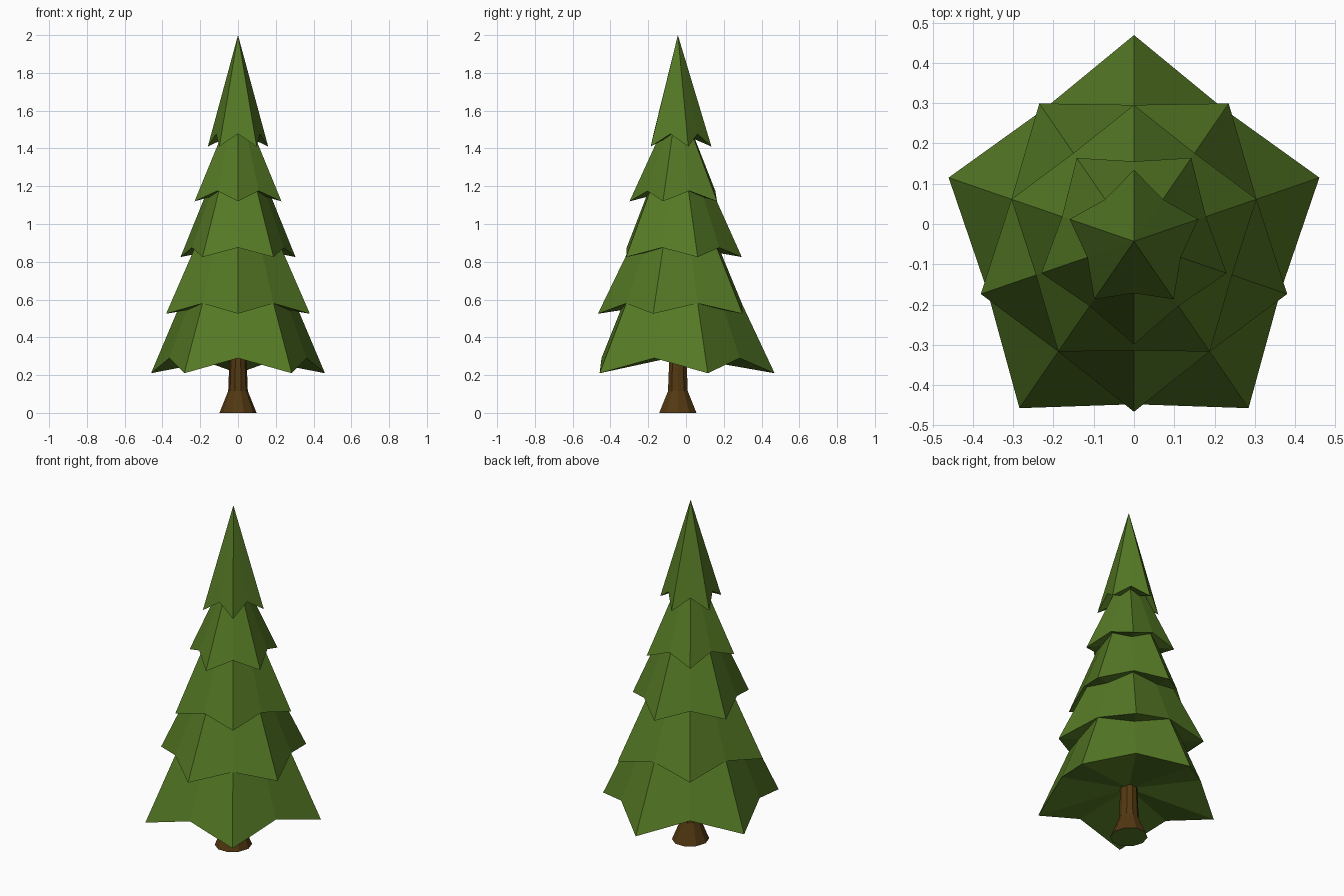
import bpy, bmesh, math

if "Cube" in bpy.data.objects:
    bpy.data.objects.remove(bpy.data.objects["Cube"])

CY = -0.043      # tree axis
SY = 1.058       # slight stretch front to back


def material(name, rgb):
    m = bpy.data.materials.new(name)
    m.diffuse_color = (*rgb, 1)
    m.use_nodes = True
    m.node_tree.nodes["Principled BSDF"].inputs["Base Color"].default_value = m.diffuse_color
    return m


green = material("needle green", (0.09, 0.19, 0.018))
brown = material("bark brown", (0.085, 0.04, 0.006))


def finish(name, bm, mats):
    bmesh.ops.recalc_face_normals(bm, faces=bm.faces)
    me = bpy.data.meshes.new(name)
    bm.to_mesh(me)
    bm.free()
    for m in mats:
        me.materials.append(m)
    bpy.context.collection.objects.link(bpy.data.objects.new(name, me))


def point(bm, r, a, z):
    return bm.verts.new((r * math.cos(a), CY + SY * r * math.sin(a), z))


def tier(name, r, ratio, z_tip, z_valley, z_apex, direction):
    """Five-pointed star pyramid with a closed, hollowed underside."""
    bm = bmesh.new()
    rim = []
    for i in range(10):
        a = direction * math.pi / 2 + i * math.pi / 5
        tip = i % 2 == 0
        rim.append(point(bm, r if tip else r * ratio, a, z_tip if tip else z_valley))
    top = point(bm, 0, 0, z_apex)
    under = point(bm, 0, 0, z_valley + 0.01)
    for i in range(10):
        a, b = rim[i], rim[(i + 1) % 10]
        bm.faces.new((a, b, top))
        bm.faces.new((b, a, under))
    finish(name, bm, [green])


# Branch tiers, alternately pointing back and front
tiers = [
    (0.484, 0.79, 0.21, 0.29, 1.30),
    (0.400, 0.80, 0.525, 0.58, 1.40),
    (0.320, 0.80, 0.825, 0.875, 1.58),
    (0.242, 0.775, 1.12, 1.175, 1.68),
    (0.168, 0.725, 1.41, 1.477, 2.0),
]
for i, t in enumerate(tiers):
    tier(f"branch_tier_{i + 1}", *t, 1 if i % 2 == 0 else -1)

# Flared ten-sided trunk
bm = bmesh.new()
rings = [[point(bm, r, k * math.pi / 5, z) for k in range(10)]
         for r, z in ((0.098, 0), (0.052, 0.115), (0.044, 0.32))]
for lo, hi in zip(rings, rings[1:]):
    for k in range(10):
        n = (k + 1) % 10
        bm.faces.new((lo[k], lo[n], hi[n], hi[k]))
bm.faces.new(rings[0]).material_index = 1      # green base cap
bm.faces.new(rings[-1])
finish("trunk", bm, [brown, green])
